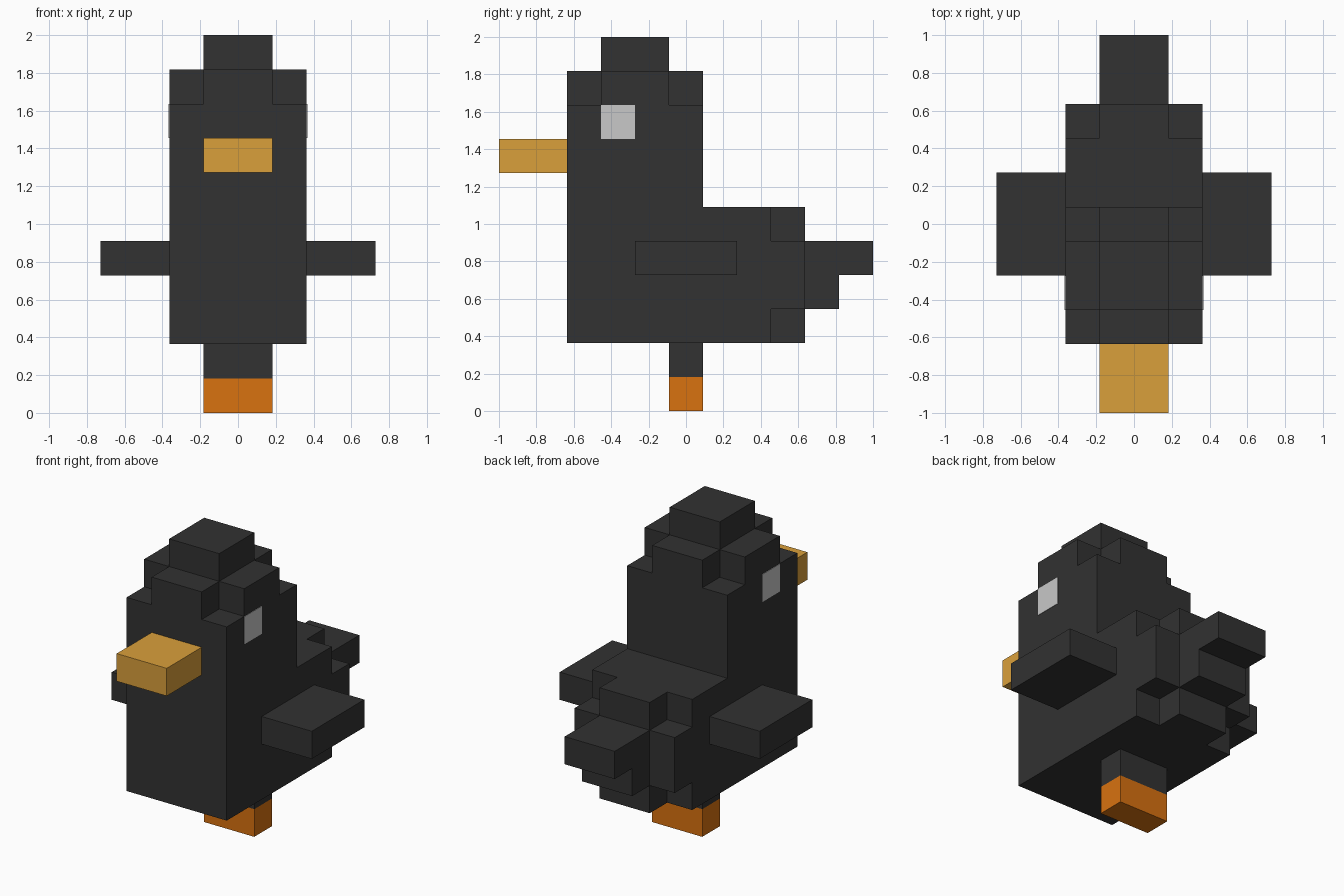
import bpy, bmesh, math

if "Cube" in bpy.data.objects:
    bpy.data.objects.remove(bpy.data.objects["Cube"])

U = 2 / 11  # size of one block


def material(name, r, g, b):
    m = bpy.data.materials.new(name)
    m.diffuse_color = (r, g, b, 1)
    m.use_nodes = True
    m.node_tree.nodes["Principled BSDF"].inputs["Base Color"].default_value = m.diffuse_color
    return m


CHARCOAL = material("charcoal", 0.032, 0.032, 0.032)
AMBER = material("amber", 0.70, 0.35, 0.044)
ORANGE = material("orange", 0.69, 0.168, 0.005)
GREY = material("light_grey", 0.58, 0.58, 0.58)

# Each part: material and boxes (x range, y range, z range) in blocks
PARTS = {
    "foot": (ORANGE, [(-1, 1, -.5, .5, 0, 1)]),
    "leg": (CHARCOAL, [(-1, 1, -.5, .5, 1, 2)]),
    "body": (CHARCOAL, [
        (-2, 2, -3.5, 2.5, 2, 6),         # torso
        (-2, 2, 2.5, 3.5, 3, 5),          # rump, cross-shaped
        (-1, 1, 2.5, 3.5, 2, 6),
        (-2, 2, -3.5, .5, 6, 9),          # neck and head
        (-2, 2, -2.5, -.5, 9, 10),        # crown, cross-shaped
        (-1, 1, -3.5, .5, 9, 10),
        (-1, 1, -2.5, -.5, 10, 11)]),     # tuft
    "tail": (CHARCOAL, [(-1, 1, 3.5, 5.5, 4, 5), (-1, 1, 3.5, 4.5, 3, 4)]),
    "left_wing": (CHARCOAL, [(-4, -2, -1.5, 1.5, 4, 5)]),
    "right_wing": (CHARCOAL, [(2, 4, -1.5, 1.5, 4, 5)]),
    "beak": (AMBER, [(-1, 1, -5.5, -3.5, 7, 8)]),
}

# Mark the block cells each part fills
cells = {}
for name, (_, boxes) in PARTS.items():
    for x0, x1, y0, y1, z0, z1 in boxes:
        for x in range(x0, x1):
            for y in range(math.floor(y0 + .5), math.floor(y1 + .5)):
                for z in range(z0, z1):
                    cells[x, y, z] = name


def finish(name, bm, mat):
    mesh = bpy.data.meshes.new(name)
    bm.to_mesh(mesh)
    bm.free()
    mesh.materials.append(mat)
    bpy.context.collection.objects.link(bpy.data.objects.new(name, mesh))


def add_open_faces(bm, cell):
    """Add the sides of a cell that touch air."""
    for axis in range(3):
        a, b = (axis + 1) % 3, (axis + 2) % 3
        for side in (0, 1):
            near = list(cell)
            near[axis] += 2 * side - 1
            if tuple(near) in cells:
                continue
            loop = [(0, 0), (1, 0), (1, 1), (0, 1)]
            verts = []
            for da, db in loop if side else loop[::-1]:
                p = list(cell)
                p[axis] += side
                p[a] += da
                p[b] += db
                verts.append(bm.verts.new((p[0] * U, (p[1] - .5) * U, p[2] * U)))
            bm.faces.new(verts)


# Outer skin of every part
for name, (mat, _) in PARTS.items():
    bm = bmesh.new()
    for cell, owner in cells.items():
        if owner == name:
            add_open_faces(bm, cell)
    bmesh.ops.remove_doubles(bm, verts=bm.verts, dist=0.001)
    finish(name, bm, mat)

# Eyes: thin plates on both sides of the head
for side, name in ((-1, "left_eye"), (1, "right_eye")):
    bm = bmesh.new()
    bmesh.ops.create_cube(bm, size=1)
    bmesh.ops.scale(bm, vec=(0.006, U, U), verts=bm.verts)
    bmesh.ops.translate(bm, vec=(side * 2 * U, -2 * U, 8.5 * U), verts=bm.verts)
    finish(name, bm, GREY)
